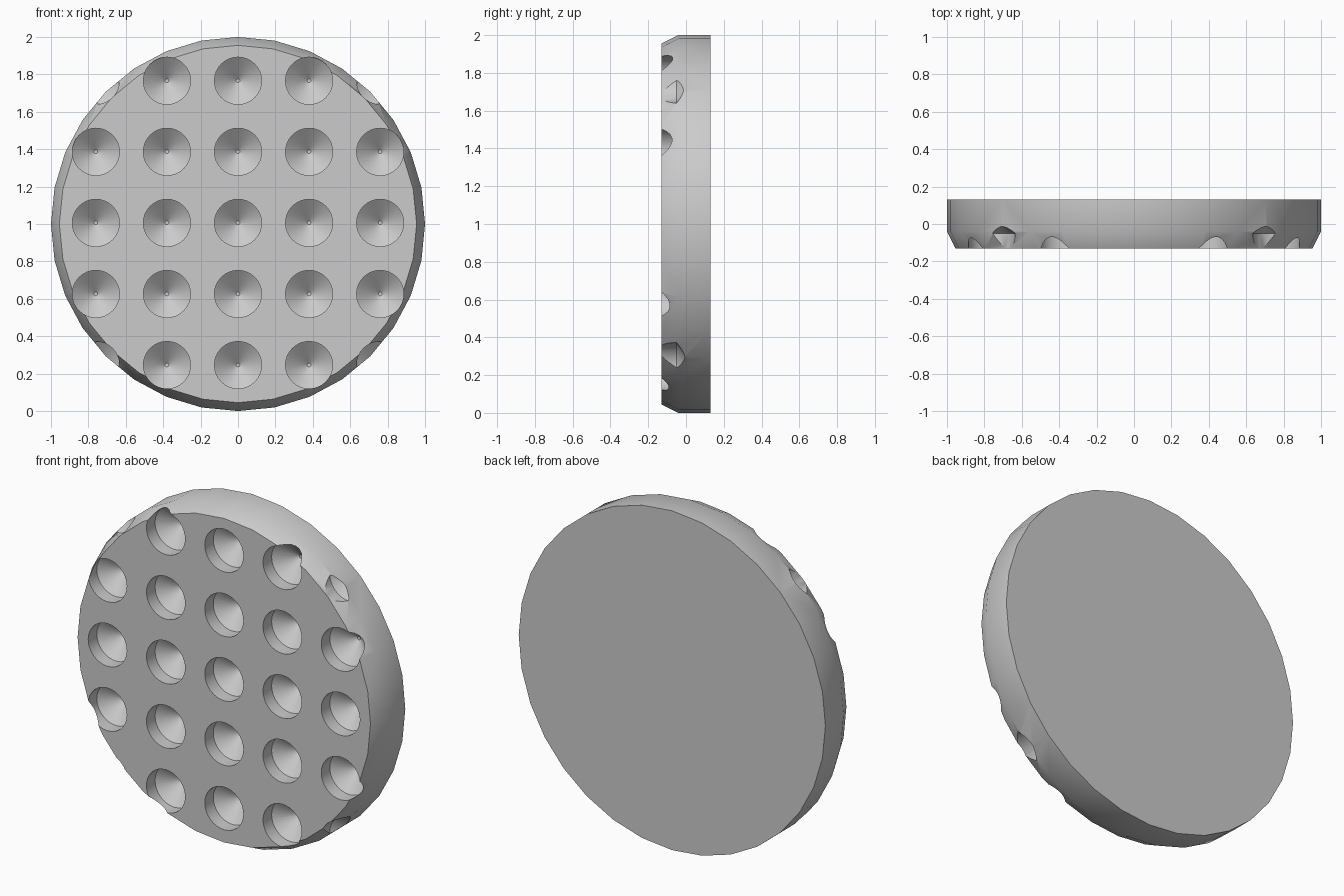
import bpy, bmesh, math
from mathutils import Matrix

if "Cube" in bpy.data.objects:
    bpy.data.objects.remove(bpy.data.objects["Cube"])

FRONT, BACK = -0.13, 0.13

grey = bpy.data.materials.new("plain grey")
grey.use_nodes = True
grey.diffuse_color = (0.6, 0.6, 0.6, 1)
grey.node_tree.nodes["Principled BSDF"].inputs["Base Color"].default_value = grey.diffuse_color


def turned_solid(bm, x, z, profile, sides):
    """Capped solid turned about the y direction; profile is (radius, y) pairs, front to back."""
    rings = []
    for radius, y in profile:
        angles = [2 * math.pi * i / sides for i in range(sides)]
        rings.append([bm.verts.new((x + radius * math.sin(a), y, z + radius * math.cos(a)))
                      for a in angles])
    for near, far in zip(rings, rings[1:]):
        for i in range(sides):
            j = (i + 1) % sides
            bm.faces.new((near[i], near[j], far[j], far[i]))
    bm.faces.new(rings[0])
    bm.faces.new(rings[-1])


def finish(bm, name):
    bmesh.ops.recalc_face_normals(bm, faces=bm.faces)
    mesh = bpy.data.meshes.new(name)
    bm.to_mesh(mesh)
    bm.free()
    mesh.materials.append(grey)
    obj = bpy.data.objects.new(name, mesh)
    bpy.context.collection.objects.link(obj)
    return obj


# Disc with a chamfered front rim
bm = bmesh.new()
turned_solid(bm, 0, 1, [(0.955, FRONT), (1, -0.04), (1, BACK)], 32)
disc = finish(bm, "drilled_disc")

# Grid of drill shapes: straight bore, then a conical bottom
bm = bmesh.new()
bore = [(0.126, FRONT - 0.1), (0.126, -0.05), (0.01, 0.042)]
for col in range(-2, 3):
    for row in range(-2, 3):
        turned_solid(bm, col * 0.38, 1.006 + row * 0.38, bore, 32)
drills = finish(bm, "drill_cutters")
drills.hide_render = True

# Drill the holes
cut = disc.modifiers.new("holes", 'BOOLEAN')
cut.operation = 'DIFFERENCE'
cut.solver = 'EXACT'
cut.object = drills
bpy.ops.object.select_all(action='DESELECT')
bpy.context.view_layer.objects.active = disc
disc.select_set(True)
bpy.ops.object.modifier_apply(modifier=cut.name)
bpy.data.objects.remove(drills)

# Soft curved walls, crisp edges
bpy.ops.object.shade_smooth_by_angle(angle=math.radians(30))
